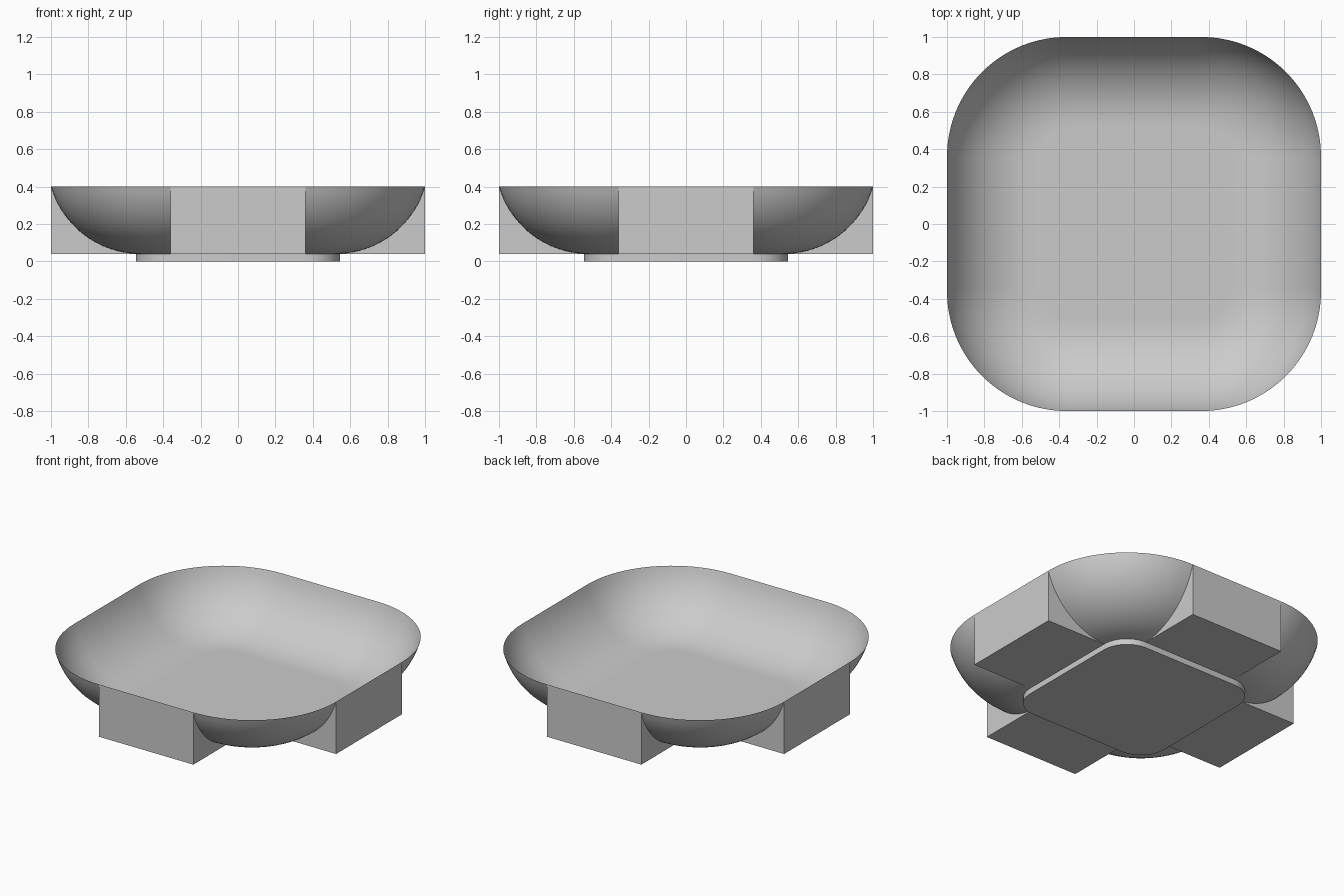
import bpy, bmesh
from math import sin, cos, pi, asin, radians
from mathutils import Matrix

if "Cube" in bpy.data.objects:
    bpy.data.objects.remove(bpy.data.objects["Cube"])

C = 0.36               # corner centre offset, half length of straight sides
BASE_Z, RIM_Z = 0.04, 0.40
FOOT, ARC_X, ARC_R = 0.545, 0.52, 0.5
SEG = 20

# Bowl wall profile: (distance from centre, height)
END = asin((1 - ARC_X) / ARC_R)
PROFILE = [(ARC_X + ARC_R * sin(END * i / SEG),
            BASE_Z + ARC_R * (1 - cos(END * i / SEG))) for i in range(SEG + 1)]


def finish(name, bm):
    bmesh.ops.recalc_face_normals(bm, faces=bm.faces)
    me = bpy.data.meshes.new(name)
    bm.to_mesh(me)
    bm.free()
    ob = bpy.data.objects.new(name, me)
    bpy.context.collection.objects.link(ob)
    bpy.context.view_layer.objects.active = ob
    ob.select_set(True)
    bpy.ops.object.shade_smooth_by_angle(angle=radians(30))
    ob.select_set(False)
    return ob


def corner(name, turn):
    # Quarter turn of the wall profile around the corner centre
    bm = bmesh.new()
    rows = []
    for j in range(SEG + 1):
        a = pi / 2 * j / SEG
        rows.append([bm.verts.new((C + (d - C) * cos(a), C + (d - C) * sin(a), z))
                     for d, z in PROFILE])
    for r, s in zip(rows, rows[1:]):
        for i in range(SEG):
            bm.faces.new((r[i], s[i], s[i + 1], r[i + 1]))
    bm.transform(Matrix.Rotation(turn, 4, 'Z'))
    ob = finish(name, bm)
    # inside of the bowl faces up
    if ob.data.polygons[0].normal.z < 0:
        ob.data.flip_normals()


def side_block(name, turn):
    # Solid block with the wall profile scooped out of its inner side
    bm = bmesh.new()
    outline = PROFILE + [(1, BASE_Z)]
    rows = [[bm.verts.new((d, y, z)) for d, z in outline] for y in (-C, 0, C)]
    n = len(outline)
    for r, s in zip(rows, rows[1:]):
        for i in range(n):
            k = (i + 1) % n
            bm.faces.new((r[i], r[k], s[k], s[i]))
    bm.faces.new(rows[0])
    bm.faces.new(rows[-1])
    bm.transform(Matrix.Rotation(turn, 4, 'Z'))
    finish(name, bm)


def base(name):
    # Rounded square foot, its top is the floor of the dish
    bm = bmesh.new()
    r = FOOT - C
    verts = []
    for q, (sx, sy) in enumerate(((1, 1), (-1, 1), (-1, -1), (1, -1))):
        for j in range(13):
            a = pi / 2 * (q + j / 12)
            verts.append(bm.verts.new((sx * C + r * cos(a), sy * C + r * sin(a), 0)))
    face = bm.faces.new(verts)
    ext = bmesh.ops.extrude_face_region(bm, geom=[face], use_keep_orig=True)
    for v in ext['geom']:
        if isinstance(v, bmesh.types.BMVert):
            v.co.z = BASE_Z
    finish(name, bm)


base("foot")
for i, (c, s) in enumerate((("back_right", "right"), ("back_left", "back"),
                            ("front_left", "left"), ("front_right", "front"))):
    corner("bowl_corner_" + c, i * pi / 2)
    side_block("side_block_" + s, i * pi / 2)
